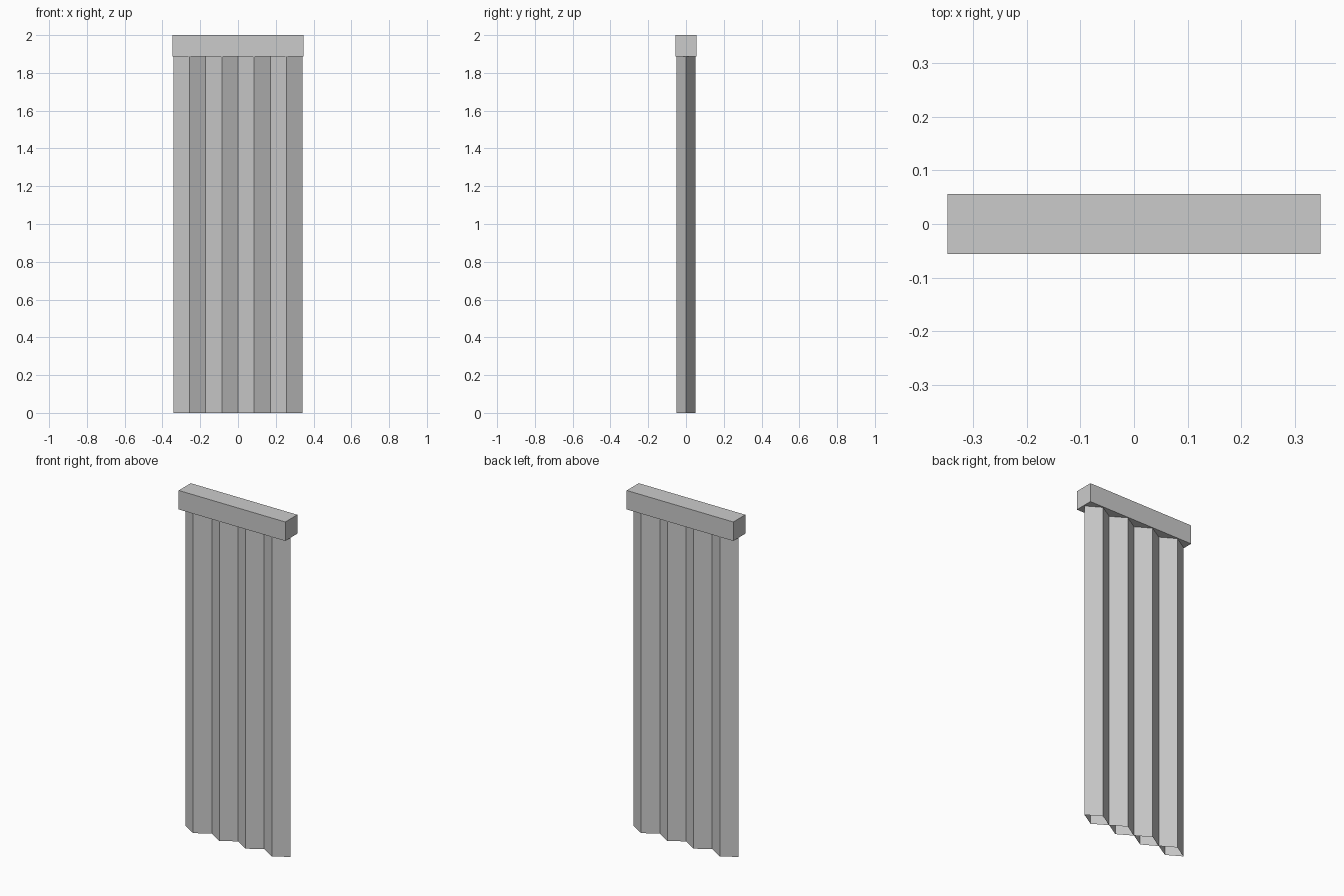
import bpy, bmesh

if "Cube" in bpy.data.objects:
    bpy.data.objects.remove(bpy.data.objects["Cube"])

RAIL_Z = 1.888          # underside of the top rail
HALF_W, HALF_D = 0.0856, 0.0515   # half width and depth of one pleat


def make_object(name, bm):
    mesh = bpy.data.meshes.new(name)
    bm.to_mesh(mesh)
    bm.free()
    obj = bpy.data.objects.new(name, mesh)
    bpy.context.collection.objects.link(obj)
    return obj


# Top rail: plain box
bm = bmesh.new()
bmesh.ops.create_cube(bm, size=1)
for v in bm.verts:
    v.co.x *= 0.696
    v.co.y *= 0.112
    v.co.z = RAIL_Z if v.co.z < 0 else 2.0
make_object("top_rail", bm)

# Hanging pleats: diamond-section tubes, open at the ends
profile = [(-HALF_W, 0), (0, -HALF_D), (HALF_W, 0), (0, HALF_D)]
for i in range(4):
    cx = (i - 1.5) * 2 * HALF_W
    bm = bmesh.new()
    low = [bm.verts.new((cx + x, y, 0)) for x, y in profile]
    high = [bm.verts.new((cx + x, y, RAIL_Z)) for x, y in profile]
    for a in range(4):
        b = (a + 1) % 4
        bm.faces.new((low[a], low[b], high[b], high[a]))
    make_object(f"pleat_{i + 1}", bm)
